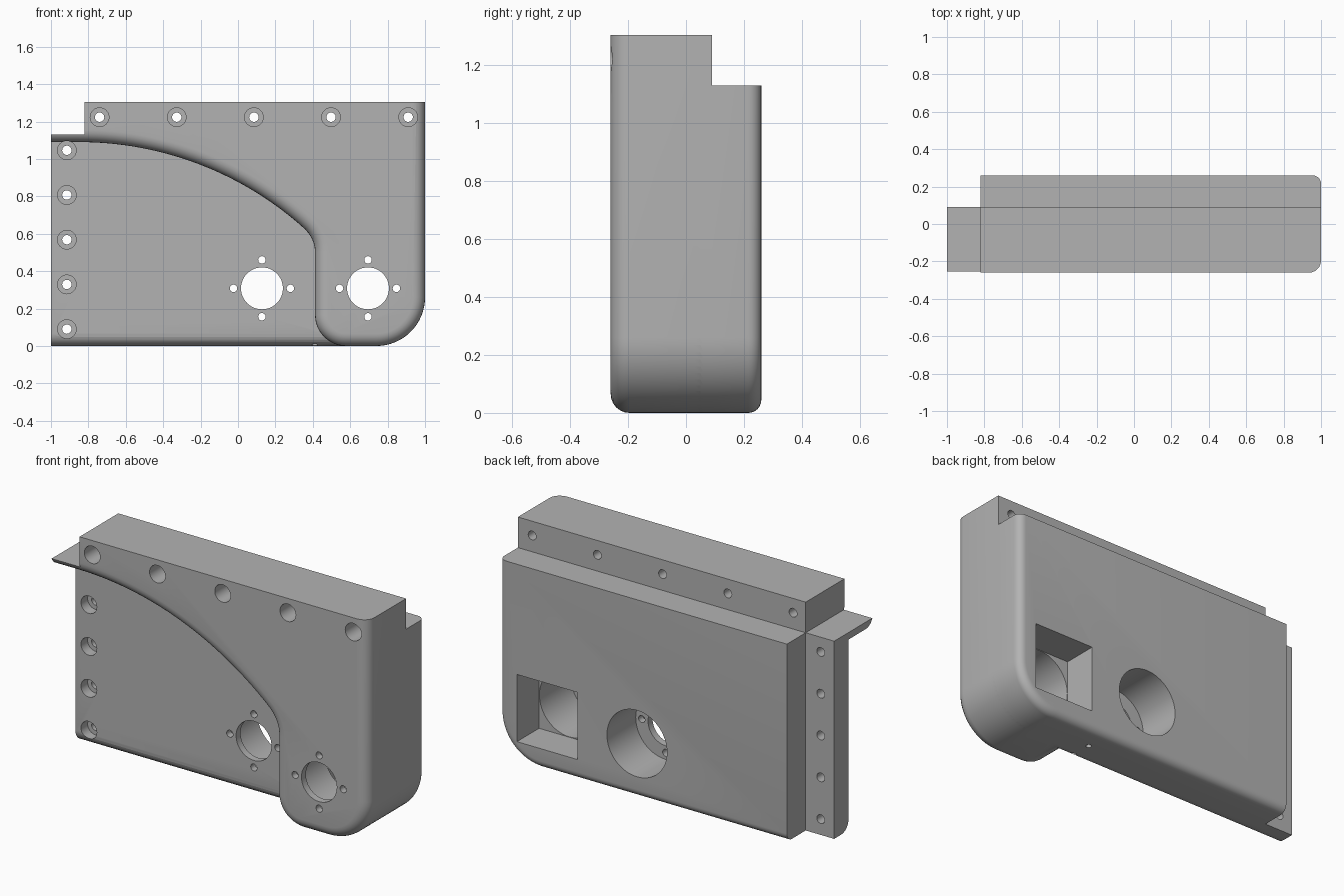
import bpy, bmesh, math
from mathutils import Matrix, Vector

cube = bpy.data.objects.get("Cube")
if cube:
    bpy.data.objects.remove(cube, do_unlink=True)

# Material
grey = bpy.data.materials.new("plain grey")
grey.use_nodes = True
GREY = (0.45, 0.45, 0.45, 1)
grey.diffuse_color = GREY
grey.node_tree.nodes["Principled BSDF"].inputs["Base Color"].default_value = GREY

FRONT, BACK, PLATE, STEP = -0.26, 0.26, -0.04, 0.09
LEFT, NOTCH, LEDGE, TOP = -1, -0.82, 1.13, 1.305


def make(name, bm):
    bmesh.ops.recalc_face_normals(bm, faces=bm.faces)
    mesh = bpy.data.meshes.new(name)
    bm.to_mesh(mesh)
    bm.free()
    mesh.materials.append(grey)
    ob = bpy.data.objects.new(name, mesh)
    bpy.context.collection.objects.link(ob)
    return ob


def arc(cx, cz, r, a0, a1, n):
    steps = [math.radians(a0 + (a1 - a0) * i / n) for i in range(n + 1)]
    return [(cx + r * math.cos(a), cz + r * math.sin(a)) for a in steps]


def slab(name, outline, y0, y1, round_y, radius, top, left):
    """Extrude an x-z outline along y; round its rim at round_y except on top and left."""
    bm = bmesh.new()
    face = bm.faces.new([bm.verts.new((x, y0, z)) for x, z in outline])
    moved = bmesh.ops.extrude_face_region(bm, geom=[face])["geom"]
    verts = [v for v in moved if isinstance(v, bmesh.types.BMVert)]
    bmesh.ops.translate(bm, verts=verts, vec=(0, y1 - y0, 0))
    bmesh.ops.recalc_face_normals(bm, faces=bm.faces)
    near = lambda a, b: abs(a - b) < 1e-4
    rim = [e for e in bm.edges
           if all(near(v.co.y, round_y) for v in e.verts)
           and not all(near(v.co.z, top) for v in e.verts)
           and not all(near(v.co.x, left) for v in e.verts)]
    bmesh.ops.bevel(bm, geom=rim, offset=radius, segments=6, profile=0.5,
                    affect='EDGES', clamp_overlap=False)
    return make(name, bm)


def box(name, x0, x1, y0, y1, z0, z1):
    bm = bmesh.new()
    size = Vector((x1 - x0, y1 - y0, z1 - z0))
    mid = Vector((x0 + x1, y0 + y1, z0 + z1)) / 2
    bmesh.ops.create_cube(bm, matrix=Matrix.Translation(mid) @ Matrix.Diagonal(size.to_4d()))
    return make(name, bm)


def rod(name, centre, r, length, axis='X', sides=32):
    """Cylinder along y (axis X turn) or along z (no turn)."""
    bm = bmesh.new()
    turn = Matrix.Rotation(math.pi / 2, 4, 'X') if axis == 'X' else Matrix()
    bmesh.ops.create_cone(bm, cap_ends=True, segments=sides, radius1=r, radius2=r,
                          depth=length, matrix=Matrix.Translation(centre) @ turn)
    return make(name, bm)


def y_rod(x, z, r, y0, y1, sides=32):
    return rod("cutter", (x, (y0 + y1) / 2, z), r, y1 - y0, 'X', sides)


def combine(target, other, operation='DIFFERENCE'):
    mod = target.modifiers.new("combine", 'BOOLEAN')
    mod.operation, mod.solver, mod.object = operation, 'EXACT', other
    bpy.context.view_layer.objects.active = target
    bpy.ops.object.modifier_apply(modifier=mod.name)
    bpy.data.objects.remove(other, do_unlink=True)


# Rounded lower right corner shared by every layer
corner = arc(0.74, 0.26, 0.26, -90, 0, 16)

# Mounting plate, the middle layer with the rounded lower front edge
housing = slab("housing", [(LEFT, 0)] + corner + [(1, TOP), (LEFT, TOP)],
               PLATE, STEP, PLATE, 0.065, TOP, LEFT)

# Rear block
rear = slab("rear_block", [(NOTCH, 0)] + corner + [(1, LEDGE), (NOTCH, LEDGE)],
            0.05, BACK, BACK, 0.045, LEDGE, NOTCH)
combine(housing, rear, 'UNION')

# Raised front, bounded by the sweeping curve
sweep = arc(-0.85, -0.71, 1.8, 90, 47.8, 28)
p0, p1, p2 = Vector(sweep[-1]), Vector((0.412, 0.57)), Vector((0.412, 0.5))
bend = [tuple(p0.lerp(p1, t).lerp(p1.lerp(p2, t), t)) for t in (0.2, 0.4, 0.6, 0.8, 1)]
foot = arc(0.577, 0.165, 0.165, 180, 270, 12)
raised = slab("raised_front",
              [(LEFT, 1.09)] + sweep + bend + foot + corner + [(1, TOP), (LEFT, TOP)],
              FRONT, 0.06, FRONT, 0.065, TOP, LEFT)
combine(housing, raised, 'UNION')

# Notch at the upper left
combine(housing, box("cutter", -1.2, NOTCH, -0.5, 0.5, LEDGE, 1.5))

# Counterbored screw holes along the left flange and the top rail
screws = [(-0.915, 0.09 + 0.239 * i) for i in range(5)]
screws += [(-0.74 + 0.4125 * i, 1.223) for i in range(5)]
for x, z in screws:
    combine(housing, y_rod(x, z, 0.05, -0.4, 0.02))
    combine(housing, y_rod(x, z, 0.025, -0.1, 0.2, 24))

# Two round openings, each with four small holes and a wide bore behind
for x, plate_back in ((0.128, 0.0), (0.695, -0.22)):
    combine(housing, y_rod(x, 0.308, 0.19, plate_back, 0.4, 64))
    combine(housing, y_rod(x, 0.308, 0.112, -0.4, 0.3, 48))
    for dx, dz in ((1, 0), (-1, 0), (0, 1), (0, -1)):
        combine(housing, y_rod(x + 0.152 * dx, 0.308 + 0.152 * dz, 0.02, -0.4, 0.1, 20))

# Square pocket at the back
combine(housing, box("cutter", 0.503, 0.887, 0.06, 0.4, 0.116, 0.5))

# Small drilled holes in the underside
for y in (0.0, 0.12):
    combine(housing, rod("cutter", (0.41, y, 0), 0.015, 0.16, 'Z', 16))

bpy.ops.object.select_all(action='DESELECT')
housing.select_set(True)
bpy.context.view_layer.objects.active = housing
bpy.ops.object.shade_smooth_by_angle(angle=math.radians(30))
